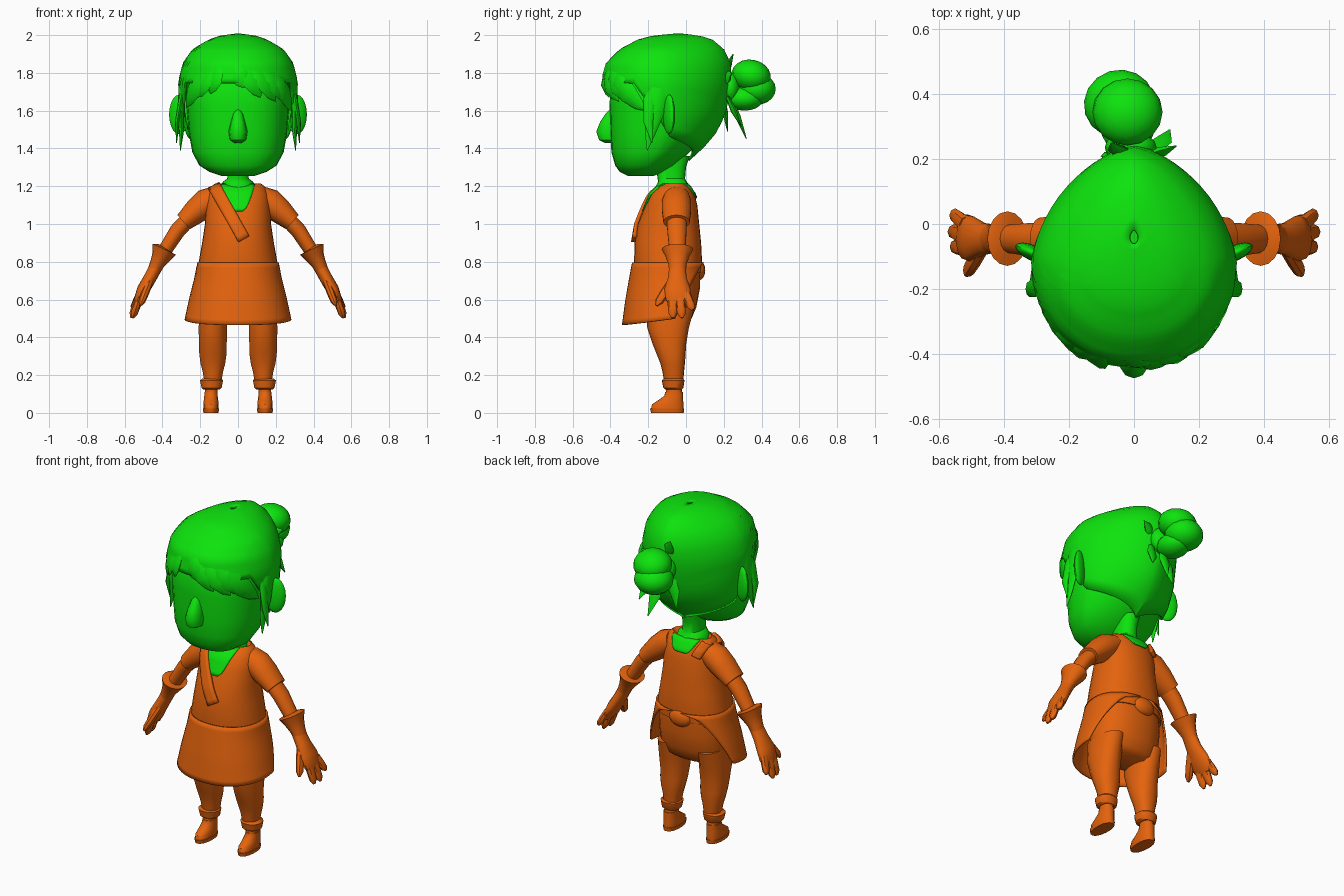
import bpy, bmesh, math
from mathutils import Vector, Matrix

if "Cube" in bpy.data.objects:
    bpy.data.objects.remove(bpy.data.objects["Cube"])

def material(name, col):
    m = bpy.data.materials.new(name)
    m.diffuse_color = (*col, 1)
    m.use_nodes = True
    m.node_tree.nodes["Principled BSDF"].inputs["Base Color"].default_value = m.diffuse_color
    return m

GREEN = material("bright_green", (0.004, 0.77, 0.004))
ORANGE = material("burnt_orange", (0.78, 0.125, 0.004))

def finish(name, bm, mat, mirror=False, thick=0, angle=40):
    bmesh.ops.recalc_face_normals(bm, faces=bm.faces)
    me = bpy.data.meshes.new(name)
    bm.to_mesh(me)
    bm.free()
    me.materials.append(mat)
    ob = bpy.data.objects.new(name, me)
    bpy.context.collection.objects.link(ob)
    bpy.ops.object.select_all(action='DESELECT')
    ob.select_set(True)
    bpy.context.view_layer.objects.active = ob
    bpy.ops.object.shade_smooth_by_angle(angle=math.radians(angle))
    if thick:
        s = ob.modifiers.new("thickness", 'SOLIDIFY')
        s.thickness, s.offset = thick, 0
    if mirror:
        ob.modifiers.new("mirror", 'MIRROR').use_mirror_merge = False
    return ob

def grid(name, rows, mat, closed=False, caps=False, **kw):
    """Skin rows of points; closed joins each row into a ring."""
    bm = bmesh.new()
    vs = [[bm.verts.new(p) for p in r] for r in rows]
    n = len(vs[0])
    for a, b in zip(vs, vs[1:]):
        for i in range(n if closed else n - 1):
            j = (i + 1) % n
            bm.faces.new((a[i], a[j], b[j], b[i]))
    if caps:
        bm.faces.new(vs[0])
        bm.faces.new(vs[-1])
    return finish(name, bm, mat, **kw)

def at(rings, z):
    """Interpolate (z, y_front, y_mid, y_back, half_width) rings."""
    z = min(max(z, rings[0][0]), rings[-1][0])
    for a, b in zip(rings, rings[1:]):
        if z <= b[0]:
            t = (z - a[0]) / (b[0] - a[0])
            return [p + (q - p) * t for p, q in zip(a, b)]

def ring_point(r, ang, x0=0, p=2.2, pb=None):
    """Point on a ring; angle 0 is the front, pb is the roundness of the back half."""
    z, yf, ym, yb, rx = r
    s, c = math.sin(ang), math.cos(ang)
    depth = (ym - yf) if c > 0 else (yb - ym)
    if c < 0 and pb:
        p = pb
    return (x0 + rx * math.copysign(abs(s) ** (2 / p), s),
            ym - depth * math.copysign(abs(c) ** (2 / p), c), z)

def loft(name, rings, mat, x0=0, n=24, p=2.2, pb=None, **kw):
    rows = [[ring_point(r, 2 * math.pi * i / n, x0, p, pb) for i in range(n)] for r in rings]
    return grid(name, rows, mat, closed=True, caps=True, **kw)

def surf(rings, x, z, side=1, off=0.0):
    """Point on the front (side 1) or back (side -1) of a lofted body."""
    _, yf, ym, yb, rx = at(rings, z)
    k = max(0, 1 - min(1, abs(x) / rx) ** 2.2) ** (1 / 2.2)
    y = ym - (ym - yf) * k - off if side > 0 else ym + (yb - ym) * k + off
    return Vector((x, y, z))

def tube(name, pts, mat, ref=(0, 1, 0), n=12, **kw):
    """Sweep ellipses along (x, y, z, width, depth) points; depth lies along ref."""
    P = [Vector(p[:3]) for p in pts]
    ref, rows = Vector(ref), []
    for i, p in enumerate(pts):
        d = (P[min(i + 1, len(P) - 1)] - P[max(i - 1, 0)]).normalized()
        a = ref.cross(d).normalized()
        b = d.cross(a)
        rows.append([P[i] + a * p[3] * math.cos(t) + b * p[4] * math.sin(t)
                     for t in (2 * math.pi * k / n for k in range(n))])
    return grid(name, rows, mat, closed=True, caps=True, **kw)

def ball(name, loc, rad, mat, rz=0, rx=0, **kw):
    bm = bmesh.new()
    m = (Matrix.Translation(loc) @ Matrix.Rotation(rz, 4, 'Z') @ Matrix.Rotation(rx, 4, 'X')
         @ Matrix.Diagonal((*rad, 1)))
    bmesh.ops.create_uvsphere(bm, u_segments=16, v_segments=10, radius=1, matrix=m)
    return finish(name, bm, mat, **kw)

# Face and skull
loft("head", [(1.255, -.31, -.23, -.17, .09), (1.275, -.35, -.22, -.12, .15), (1.31, -.375, -.2, -.06, .205),
              (1.38, -.395, -.16, .02, .242), (1.48, -.4, -.13, .1, .26), (1.62, -.405, -.12, .17, .272),
              (1.75, -.4, -.12, .18, .272), (1.87, -.33, -.12, .14, .2)], GREEN, p=2.4, pb=1.7, n=28)
loft("nose", [(1.43, -.43, -.4, -.37, .02), (1.445, -.46, -.4, -.36, .043), (1.49, -.475, -.4, -.36, .05),
              (1.54, -.455, -.4, -.36, .038), (1.585, -.425, -.39, -.36, .026), (1.605, -.405, -.39, -.36, .012)],
     GREEN, n=12)
ball("ear", (.31, -.09, 1.58), (.06, .024, .105), GREEN, rz=.42, mirror=True)
loft("neck", [(1.1, -.17, -.07, .02, .09), (1.19, -.166, -.07, .03, .09), (1.222, -.148, -.07, .005, .082),
              (1.24, -.15, -.075, -.005, .057), (1.3, -.16, -.08, 0, .055), (1.36, -.16, -.08, .02, .06)], GREEN, n=20)

# Hair cap with a rim that falls from forehead to nape
HAIR = [(1.33, -.2, -.1, .0, .18), (1.4, -.3, -.1, .08, .235), (1.5, -.36, -.1, .165, .275),
        (1.6, -.41, -.1, .205, .295), (1.75, -.435, -.12, .235, .31), (1.85, -.415, -.12, .228, .285),
        (1.92, -.345, -.12, .195, .235), (1.97, -.25, -.1, .135, .15), (1.99, -.17, -.07, .07, .09),
        (2.0, -.06, -.04, -.02, .012)]
def rim(a):
    d = abs(math.degrees(a))
    k = min(1, max(0, (d - 62) / 30))
    return 1.745 * (1 - k) + k * (1.47 - .13 * max(0, d - 92) / 88)
N, ROWS = 64, 16
rows = []
for v in range(ROWS + 1):
    row = []
    for i in range(N):
        a = -math.pi + 2 * math.pi * i / N
        z = rim(a) + (2.0 - rim(a)) * (1 - (1 - v / ROWS) ** 1.8)
        row.append(ring_point(at(HAIR, z), a, p=2.1, pb=1.6))
    rows.append(row)
grid("hair_cap", rows, GREEN, closed=True, thick=.016)

# Fringe locks parted left of centre: root x, z and tip x, z
for i, (x0, z0, x1, z1) in enumerate([(-.17, 1.82, -.275, 1.62), (-.13, 1.83, -.215, 1.67), (-.1, 1.85, -.145, 1.69),
                                      (-.04, 1.88, .03, 1.72), (.0, 1.87, .12, 1.67), (.06, 1.86, .2, 1.65),
                                      (.12, 1.84, .255, 1.65), (.18, 1.82, .285, 1.6)]):
    pts = []
    for t, w in ((0, .02), (.3, .05), (.6, .055), (.85, .032), (1, .002)):
        q = surf(HAIR, x0 + (x1 - x0) * t ** .8, max(z0 + (z1 - z0) * t, 1.62), 1, .012 * t - .008)
        q.z = z0 + (z1 - z0) * t
        pts.append((*q, w, w * .28))
    tube(f"fringe_lock_{i}", pts, GREEN, ref=((x0 + x1) * 1.2, -.35, 0), n=8)

# Long side locks in front of the ears
tube("side_lock", [(.27, -.1, 1.84, .02, .01), (.297, -.14, 1.72, .06, .018), (.302, -.17, 1.58, .05, .018),
                   (.3, -.19, 1.48, .028, .012), (.305, -.205, 1.39, .002, .002)], GREEN, ref=(1, 0, 0), n=8, mirror=True)
tube("temple_lock", [(.28, -.16, 1.76, .02, .01), (.302, -.19, 1.66, .035, .014), (.322, -.2, 1.54, .025, .012),
                     (.325, -.18, 1.43, .002, .002)], GREEN, ref=(1, 0, 0), n=8, mirror=True)

# Bun with loose tufts
ball("bun_back", (-.045, .37, 1.715), (.11, .105, .085), GREEN, rz=.3)
ball("bun_top", (-.02, .345, 1.785), (.108, .105, .085), GREEN, rx=-.2)
ball("bun_base", (-.02, .31, 1.665), (.085, .1, .065), GREEN)
ball("bun_tie", (-.01, .235, 1.72), (.08, .05, .08), GREEN)
for i, (a, b) in enumerate([((-.03, .21, 1.8), (-.07, .25, 1.9)), ((.05, .21, 1.76), (.13, .24, 1.8)),
                            ((.0, .24, 1.66), (.03, .32, 1.45)), ((.06, .22, 1.67), (.11, .29, 1.52)),
                            ((-.05, .2, 1.66), (-.09, .22, 1.49))]):
    a, b = Vector(a), Vector(b)
    tube(f"tuft_{i}", [(*a, .02, .01), (*a.lerp(b, .45), .036, .016), (*b, .002, .002)], GREEN, n=6)

# Tunic
TORSO = [(.74, -.27, -.08, .08, .213), (.8, -.275, -.08, .085, .208), (.9, -.272, -.08, .08, .19),
         (1.0, -.255, -.08, .07, .175), (1.1, -.215, -.08, .06, .17), (1.16, -.19, -.07, .045, .16),
         (1.2, -.15, -.06, .02, .14), (1.215, -.12, -.06, .0, .12)]
loft("tunic", TORSO + [(1.17, -.1, -.06, -.02, .07)], ORANGE, n=32)

# Bare skin in the front and back necklines
def neckline(name, z0, z1, w0, w1, side):
    rows = []
    for v in range(9):
        t = v / 8
        w = w0 + (w1 - w0) * t ** .6
        rows.append([surf(TORSO, w * (u / 6 - 1), z0 + (z1 - z0) * t, side, .003) for u in range(13)])
    grid(name, rows, GREEN, thick=.006)
neckline("chest_skin", 1.068, 1.212, .025, .09, 1)
neckline("nape_skin", 1.14, 1.212, .035, .088, -1)

# Shoulder strap across the chest and a short piece behind
def strap(name, a, b, half, side):
    a, b = Vector(a), Vector(b)
    d = (b - a).normalized()
    across = Vector((-d.y, d.x)) * half
    rows = []
    for v in range(13):
        c = a.lerp(b, v / 12)
        rows.append([surf(TORSO, *(c + across * k), side, .01) for k in (-1, -.5, 0, .5, 1)])
    grid(name, rows, ORANGE, thick=.02, angle=30)
strap("strap_front", (-.125, 1.2), (.03, .92), .032, 1)
strap("strap_back", (-.125, 1.2), (-.095, 1.13), .024, -1)

# Apron open at the back
APRON = [(.46, -.335, -.09, .1, .285), (.6, -.316, -.085, .1, .255), (.72, -.295, -.08, .098, .225),
         (.8, -.28, -.08, .09, .211)]
rows = []
for v in range(13):
    t = v / 12
    half = math.radians(174 - 76 * t ** .45)
    row = []
    for u in range(37):
        a = half * (u / 18 - 1)
        z = .795 - (.33 - .035 * abs(u / 18 - 1) ** 2) * t
        row.append(ring_point(at(APRON, z), a))
    rows.append(row)
grid("apron", rows, ORANGE, thick=.01)

# Hips and back pouch
loft("hips", [(.475, -.17, -.09, .0, .15), (.5, -.2, -.09, .03, .19), (.56, -.22, -.09, .055, .203),
              (.66, -.235, -.08, .074, .205), (.78, -.25, -.08, .075, .2)], ORANGE)
ball("back_pouch", (-.01, .068, .755), (.07, .034, .052), ORANGE)

# Trousers, cuffs, ankles and shoes
loft("trouser_leg", [(.16, -.115, -.065, -.015, .045), (.22, -.125, -.065, -.01, .055), (.26, -.135, -.068, -.006, .066),
                     (.31, -.155, -.075, -.002, .073), (.36, -.175, -.085, .0, .074), (.45, -.205, -.09, .015, .077),
                     (.56, -.215, -.09, .045, .066)], ORANGE, x0=.133, n=18, mirror=True)
loft("trouser_cuff", [(.125, -.11, -.065, -.02, .045), (.132, -.12, -.065, -.014, .054), (.172, -.128, -.068, -.008, .062),
                      (.182, -.115, -.065, -.015, .05)], ORANGE, x0=.14, n=18, mirror=True)
loft("ankle", [(.05, -.11, -.06, -.015, .035), (.16, -.105, -.065, -.025, .034)], ORANGE, x0=.142, n=14, mirror=True)
loft("shoe_sole", [(.0, -.185, -.09, -.012, .04), (.022, -.19, -.09, -.01, .044)], ORANGE, x0=.143, n=18, mirror=True)
loft("shoe", [(.022, -.185, -.09, -.013, .041), (.045, -.18, -.085, -.013, .041), (.065, -.15, -.075, -.015, .039),
              (.09, -.115, -.065, -.015, .036), (.11, -.11, -.062, -.016, .036)], ORANGE, x0=.143, n=18, mirror=True)

# Sleeves and arms
tube("sleeve", [(.11, -.05, 1.145, .06, .07), (.165, -.05, 1.115, .075, .078), (.22, -.05, 1.07, .068, .078),
                (.288, -.05, 1.01, .05, .07)], ORANGE, n=18, mirror=True)
tube("forearm", [(.24, -.05, 1.05, .042, .055), (.32, -.048, .965, .042, .052), (.4, -.045, .84, .036, .042)],
     ORANGE, n=14, mirror=True)

# Gloves with flared cuffs
tube("glove_cuff", [(.386, -.045, .872, .04, .05), (.39, -.045, .866, .068, .084), (.408, -.045, .825, .05, .062),
                    (.43, -.045, .785, .038, .048), (.45, -.045, .74, .033, .043)], ORANGE, n=16, mirror=True)
tube("glove_palm", [(.43, -.045, .78, .035, .044), (.465, -.046, .715, .034, .05), (.5, -.046, .655, .034, .07),
                    (.522, -.038, .605, .028, .07), (.535, -.035, .575, .015, .05)], ORANGE, n=14, mirror=True)
for name, a, b, r in [("front_finger", (.515, -.072, .63), (.555, -.07, .51), .026),
                      ("middle_finger", (.52, -.035, .63), (.562, -.022, .51), .026),
                      ("rear_finger", (.52, .0, .63), (.558, .033, .55), .024),
                      ("thumb", (.47, -.075, .69), (.515, -.152, .575), .026)]:
    a, b = Vector(a), Vector(b)
    tube(name, [(*a, r * .8, r), (*a.lerp(b, .5), r * .8, r), (*a.lerp(b, .88), r * .7, r * .85),
                (*a.lerp(b, 1.06), r * .25, r * .3)], ORANGE, n=8, mirror=True)
